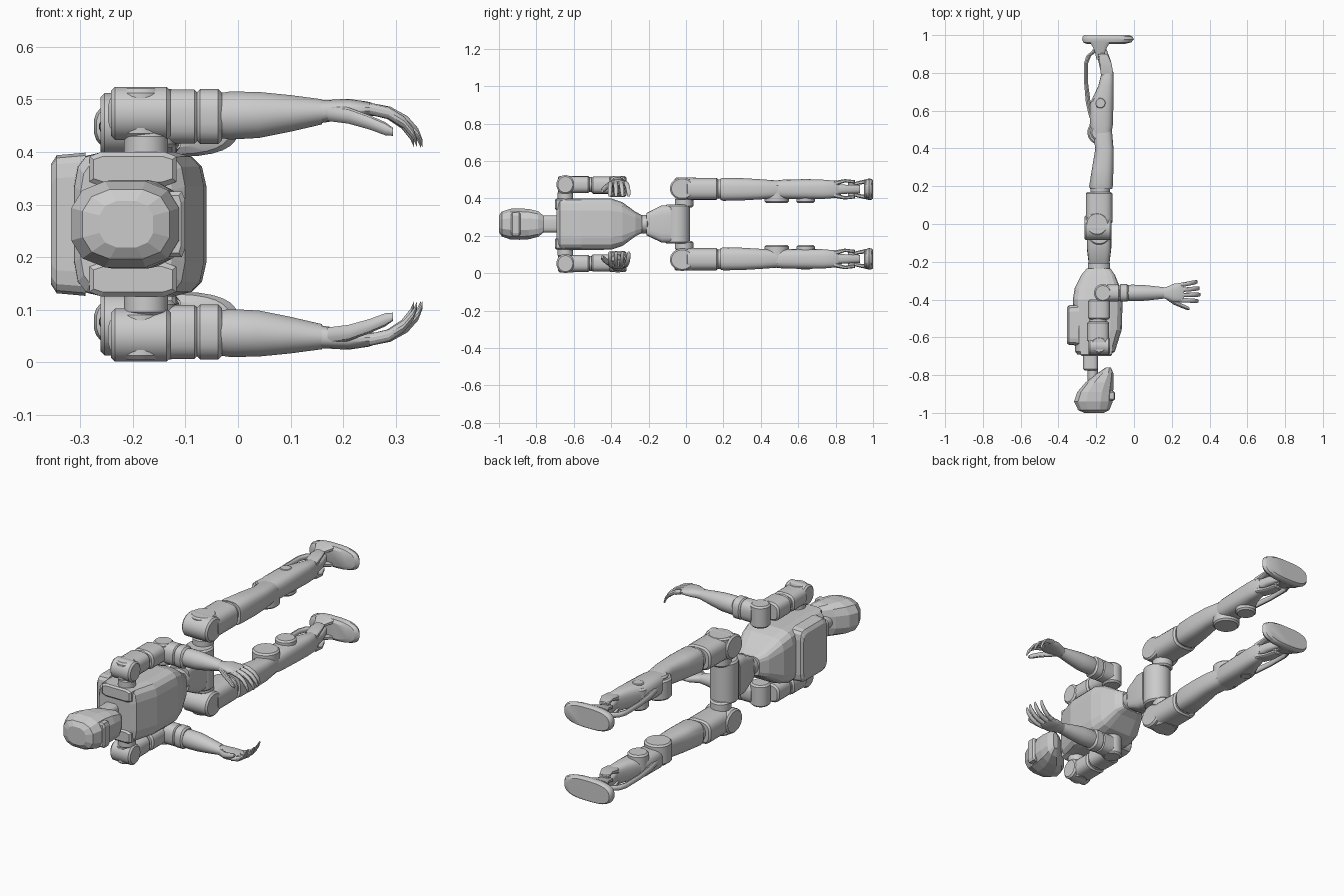
import bpy, bmesh, math
from mathutils import Vector

MID = 0.2625  # side-to-side mid-plane height; all side offsets are measured from it


def loft(name, axis, secs, n=20, p=2.0, smooth=True, mirror=True):
    """Skin superellipse rings (t, a, b, half_a, half_b) along an axis.
    a, b are (x, side) for 'y', (y, side) for 'x' and (x, y) for 'z'."""
    bm = bmesh.new()
    rings = []
    for t, a, b, ra, rb in secs:
        ring = []
        for i in range(n):
            ang = 2 * math.pi * (i + 0.5) / n
            c, s = math.cos(ang), math.sin(ang)
            u = a + ra * math.copysign(abs(c) ** (2 / p), c)
            v = b + rb * math.copysign(abs(s) ** (2 / p), s)
            co = {'x': (t, u, v), 'y': (u, t, v), 'z': (u, v, t)}[axis]
            ring.append(bm.verts.new(co))
        rings.append(ring)
    for r0, r1 in zip(rings, rings[1:]):
        for i in range(n):
            j = (i + 1) % n
            bm.faces.new((r0[i], r0[j], r1[j], r1[i]))
    bm.faces.new(rings[0])
    bm.faces.new(rings[-1])
    bmesh.ops.recalc_face_normals(bm, faces=bm.faces)
    me = bpy.data.meshes.new(name)
    bm.to_mesh(me)
    bm.free()
    ob = bpy.data.objects.new(name, me)
    ob.location.z = MID
    bpy.context.collection.objects.link(ob)
    if smooth:
        bpy.ops.object.select_all(action='DESELECT')
        ob.select_set(True)
        bpy.context.view_layer.objects.active = ob
        bpy.ops.object.shade_smooth_by_angle(angle=math.radians(30))
    if mirror:
        m = ob.modifiers.new("other_side", 'MIRROR')
        m.use_axis = (False, False, True)
        m.use_mirror_merge = False
    return ob


def drum(name, axis, t0, t1, a, b, ra, rb=None, ch=0.008, **kw):
    """Straight chamfered cylinder or, with a high p, a rounded block."""
    rb = rb or ra
    return loft(name, axis, [(t0, a, b, ra - ch, rb - ch), (t0 + ch, a, b, ra, rb),
                             (t1 - ch, a, b, ra, rb), (t1, a, b, ra - ch, rb - ch)], **kw)


def span(t, lo, hi, hw, side=0.0):
    return (t, (lo + hi) / 2, side, (hi - lo) / 2, hw)


# Head, faceted, with brow visor
loft("head", 'y', [span(-1.0, -.265, -.16, .045), span(-.985, -.298, -.128, .068),
                   span(-.94, -.32, -.11, .084), span(-.89, -.303, -.108, .086),
                   span(-.84, -.26, -.106, .083), span(-.79, -.195, -.108, .070),
                   span(-.76, -.15, -.122, .045)],
     n=12, p=2.7, smooth=False, mirror=False)
drum("visor", 'y', -.935, -.885, -.125, 0, .025, .064, n=8, p=6, smooth=False, mirror=False)

# Neck
drum("neck_base", 'y', -.775, -.68, -.23, 0, .04, .046, p=4, mirror=False)
drum("neck_post", 'y', -.86, -.76, -.218, 0, .028, .032, mirror=False)

# Torso shell, back pack, chest plate
loft("torso", 'y', [span(-.692, -.30, -.125, .122), span(-.675, -.312, -.10, .138),
                    span(-.56, -.315, -.064, .139), span(-.40, -.325, -.059, .138),
                    span(-.34, -.315, -.072, .118), span(-.27, -.28, -.10, .066),
                    span(-.235, -.25, -.125, .048)],
     n=16, p=5, smooth=False, mirror=False)
loft("back_pack", 'x', [(-.356, -.535, 0, .095, .115), (-.345, -.535, 0, .105, .132),
                        (-.29, -.535, 0, .11, .137)], n=16, p=8, smooth=False, mirror=False)
drum("shoulder_plate", 'y', -.70, -.62, -.20, .105, .085, .033, n=8, p=6, smooth=False)

# Waist and pelvis
drum("waist", 'y', -.26, -.20, -.185, 0, .06, .05, mirror=False)
loft("pelvis_wedge", 'y', [span(-.21, -.24, -.13, .06), span(-.13, -.25, -.12, .10),
                           span(-.08, -.25, -.12, .10)], p=5, mirror=False)
drum("pelvis_drum", 'z', -.105, .105, -.185, -.045, .067, n=28, mirror=False)
drum("hip_axle", 'z', .09, .14, -.19, -.01, .05, n=24)

# Hip joint and upper leg
drum("hip_joint", 'x', -.262, -.118, -.02, .19, .066, .06, n=28)
drum("hip_cap", 'z', .185, .249, -.195, .0, .062, n=24)
drum("upper_thigh", 'y', .0, .17, -.185, .188, .071, .06, p=3)
drum("thigh_bearing", 'y', .16, .20, -.178, .188, .052, ch=.002)
L = .186
loft("lower_thigh", 'y', [span(.185, -.232, -.115, .058, L), span(.20, -.238, -.112, .062, L),
                          span(.30, -.222, -.108, .060, L), span(.40, -.205, -.108, .054, L),
                          span(.48, -.22, -.115, .048, L), span(.53, -.225, -.125, .04, L)], p=3)

# Knee, shin and their round motors
drum("knee_motor", 'z', .113, .215, -.182, .485, .065, n=28)
drum("knee_outer_cap", 'z', .20, .228, -.185, .485, .045, n=24)
loft("shin", 'y', [span(.45, -.215, -.125, .044, L), span(.52, -.235, -.112, .052, L),
                   span(.64, -.232, -.108, .054, L), span(.73, -.19, -.108, .052, L),
                   span(.80, -.172, -.108, .046, L), span(.815, -.168, -.115, .04, L)], p=3)
drum("shin_motor", 'z', .113, .225, -.178, .64, .05, n=28)
drum("shin_motor_hub", 'z', .22, .242, -.178, .64, .028, n=20, ch=.004)

# Calf push rod, bowed to the rear
loft("calf_rod", 'y', [(.56, -.222, L, .014, .016), (.64, -.242, L, .013, .016),
                       (.74, -.253, L, .011, .014), (.85, -.254, L, .011, .014),
                       (.89, -.240, L, .013, .014), (.91, -.215, L, .016, .014),
                       (.93, -.20, L, .012, .014)], n=12)

# Ankle: fork from the shin, cross block, fork from the foot
for k, s in (("inner", -1), ("outer", 1)):
    loft("ankle_fork_" + k, 'y', [(.79, -.142, L + s * .030, .034, .015),
                                  (.85, -.150, L + s * .046, .032, .009),
                                  (.90, -.165, L + s * .040, .025, .009)], n=12, p=4)
    loft("foot_fork_" + k, 'y', [(.87, -.18, L + s * .020, .018, .009),
                                 (.92, -.18, L + s * .034, .030, .010),
                                 (.965, -.18, L + s * .042, .055, .012)], n=12, p=4)
loft("ankle_post", 'y', [(.79, -.142, L, .030, .030), (.86, -.155, L, .034, .024),
                         (.93, -.175, L, .028, .022)], p=3)
drum("ankle_pin", 'z', L - .05, L + .05, -.168, .885, .020, n=16, ch=.004)

# Foot
loft("foot", 'y', [(.953, -.150, L, .100, .040), (.962, -.142, L, .128, .053),
                   (.978, -.137, L, .138, .058), (.992, -.140, L, .132, .056),
                   (1.0, -.145, L, .120, .050)], n=28, p=2.8)

# Shoulder and upper arm
A = .211
drum("shoulder_axle", 'z', .125, .175, -.175, -.645, .042, n=24)
drum("shoulder_joint", 'x', -.242, -.128, -.645, A, .048, .051, n=24)
drum("shoulder_cap", 'z', .165, .258, -.185, -.64, .045, n=24)
drum("upper_arm", 'y', -.625, -.515, -.19, A, .058, .046, p=3)
drum("upper_arm_ring", 'y', -.52, -.50, -.19, A, .046, .040, ch=.002)
drum("lower_upper_arm", 'y', -.505, -.40, -.185, A - .003, .058, .047, p=3)

# Elbow and forearm
drum("elbow_joint", 'z', .145, .257, -.165, -.365, .047, n=28)
drum("elbow_sleeve", 'x', -.15, -.075, -.365, .205, .045, .052, p=2.6)
drum("forearm_collar", 'x', -.08, -.03, -.365, .205, .047, .053, p=2.6)
loft("forearm", 'x', [(-.04, -.365, .207, .040, .042), (-.015, -.365, .207, .044, .046),
                      (.04, -.365, .208, .043, .044), (.10, -.365, .211, .037, .035),
                      (.16, -.365, .214, .030, .024)], n=28)

# Hand: palm, four curled fingers and thumb
loft("palm", 'x', [(.155, -.365, .214, .028, .022), (.175, -.366, .216, .034, .021),
                   (.21, -.365, .219, .049, .020), (.25, -.363, .219, .052, .014),
                   (.265, -.362, .217, .048, .010)], p=2.5)
for i, tip in enumerate((.335, .348, .351, .341)):
    y0, y1 = -.322 - .027 * i, -.306 - .034 * i
    f = [(0, 0, .220, .012), (.4, .35, .212, .012), (.72, .7, .194, .012),
         (.92, .9, .172, .011), (1, 1, .154, .008)]
    loft("finger_%d" % (i + 1), 'x',
         [(.25 + (tip - .25) * t, y0 + (y1 - y0) * v, w, r, r) for t, v, w, r in f], n=12)
loft("thumb", 'x', [(.17, -.385, .212, .014, .016), (.21, -.413, .207, .014, .016),
                    (.25, -.432, .194, .012, .014), (.28, -.444, .182, .011, .013),
                    (.295, -.449, .176, .007, .008)], n=12)
